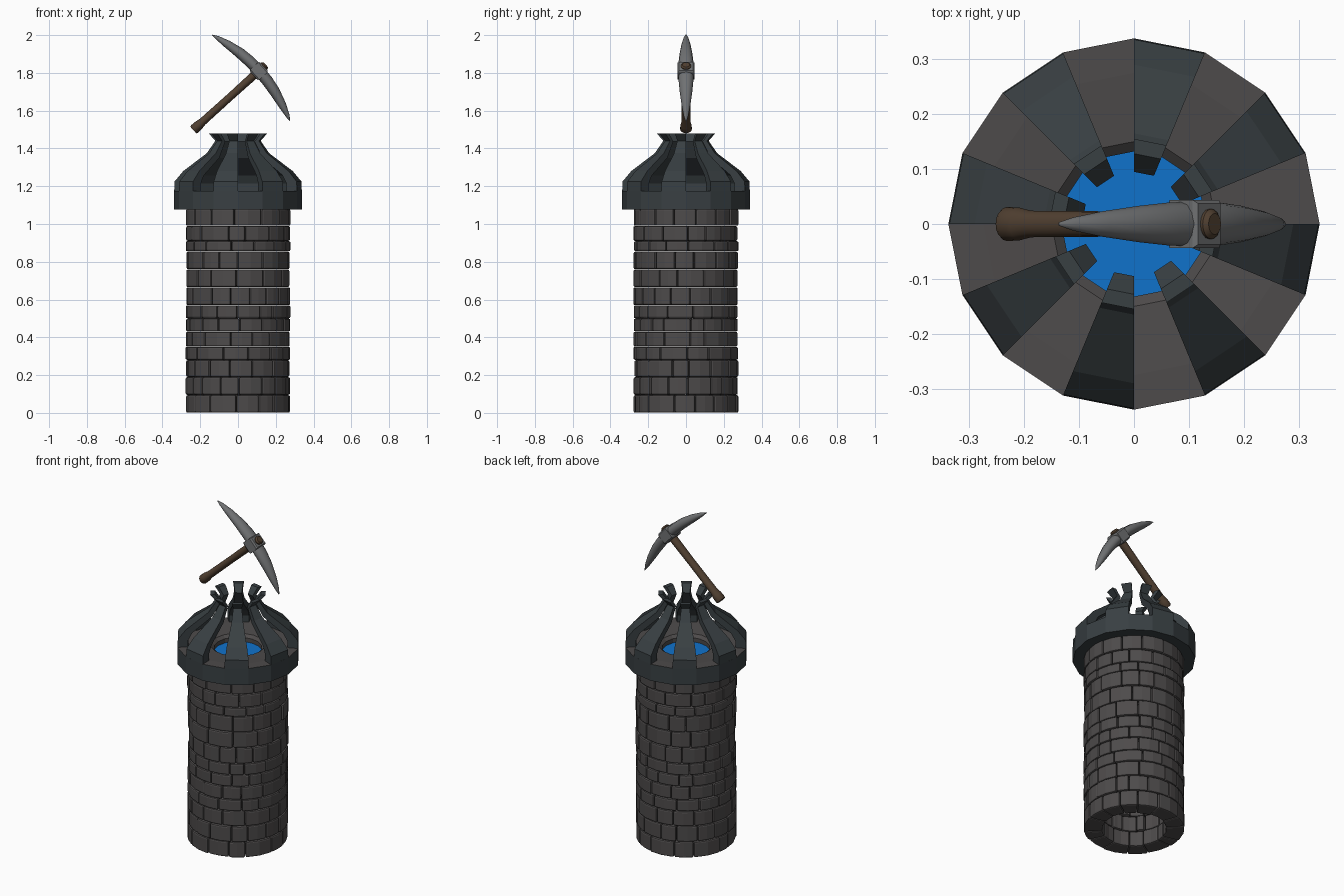
import bpy, bmesh, math, random
from mathutils import Vector

if "Cube" in bpy.data.objects:
    bpy.data.objects.remove(bpy.data.objects["Cube"])

random.seed(4)


def material(name, col):
    m = bpy.data.materials.new(name)
    m.diffuse_color = (*col, 1)
    m.use_nodes = True
    m.node_tree.nodes["Principled BSDF"].inputs["Base Color"].default_value = m.diffuse_color
    return m


STONE = material("stone", (0.075, 0.07, 0.07))
SLATE = material("slate", (0.04, 0.05, 0.055))
WATER = material("water", (0.005, 0.17, 0.6))
STEEL = material("steel", (0.16, 0.165, 0.17))
WOOD = material("wood", (0.08, 0.05, 0.03))


def finish(bm, name, *mats):
    bmesh.ops.recalc_face_normals(bm, faces=bm.faces)
    me = bpy.data.meshes.new(name)
    bm.to_mesh(me)
    bm.free()
    for m in mats:
        me.materials.append(m)
    ob = bpy.data.objects.new(name, me)
    bpy.context.collection.objects.link(ob)
    return ob


def sweep(bm, profile, a0, a1, segs):
    """Turn a closed (r, z) profile about z; cap the ends unless a full turn."""
    full = abs(a1 - a0) > 2 * math.pi - 1e-4
    rings = []
    for i in range(segs if full else segs + 1):
        a = a0 + (a1 - a0) * i / segs
        rings.append([bm.verts.new((r * math.cos(a), r * math.sin(a), z)) for r, z in profile])
    n = len(profile)
    for i in range(segs):
        p, q = rings[i], rings[(i + 1) % len(rings)]
        for j in range(n):
            k = (j + 1) % n
            bm.faces.new((p[j], p[k], q[k], q[j]))
    if not full:
        bm.faces.new(rings[0])
        bm.faces.new(rings[-1])


def loft(bm, rings):
    rings = [[bm.verts.new(p) for p in r] for r in rings]
    n = len(rings[0])
    for p, q in zip(rings, rings[1:]):
        for j in range(n):
            k = (j + 1) % n
            bm.faces.new((p[j], p[k], q[k], q[j]))
    bm.faces.new(rings[0])
    bm.faces.new(rings[-1])


# Brick courses of the hollow tower
levels = [0, .095, .19, .28, .35, .43, .50, .57, .665, .76, .855, .91, .99, 1.08]
for c, (z0, z1) in enumerate(zip(levels, levels[1:])):
    bm = bmesh.new()
    count = random.choice((13, 14, 15, 16))
    step = 2 * math.pi / count
    start = random.random() * step
    cuts = [start + step * (i + random.uniform(-.22, .22)) for i in range(count)]
    cuts.append(cuts[0] + 2 * math.pi)
    for a0, a1 in zip(cuts, cuts[1:]):
        ro = .276 + random.uniform(-.004, .003)
        ri = .178 + random.uniform(-.006, .006)
        sweep(bm, [(ri, z0 + .001), (ro, z0 + .001), (ro, z1 - .001), (ri, z1 - .001)],
              a0 + .006, a1 - .006, 2)
    ob = finish(bm, f"brick_course_{c + 1}", STONE)
    bev = ob.modifiers.new("bevel", 'BEVEL')
    bev.width = .008
    bev.segments = 2
    bev.limit_method = 'ANGLE'
    bev.angle_limit = math.radians(40)

# Sixteen-sided rim: slate outside, stone on top and around the pool
bm = bmesh.new()
sweep(bm, [(.338, 1.076), (.338, 1.176), (.275, 1.176), (.15, 1.166), (.132, 1.15), (.132, 1.076)],
      0, 2 * math.pi, 16)
bm.normal_update()
for f in bm.faces:
    c = f.calc_center_median()
    f.material_index = 0 if c.xy.length > .32 or c.z < 1.08 else 1
finish(bm, "tower_rim", SLATE, STONE)

# Water surface
bm = bmesh.new()
bmesh.ops.create_circle(bm, cap_ends=True, segments=32, radius=.136)
bmesh.ops.translate(bm, verts=bm.verts, vec=(0, 0, 1.125))
finish(bm, "water", WATER)

# Eight curved ribs, flared at the top
rib = [(.338, 1.17), (.336, 1.225), (.29, 1.28), (.165, 1.375), (.12, 1.44), (.155, 1.48),
       (.128, 1.48), (.095, 1.437), (.14, 1.35), (.255, 1.258), (.278, 1.215), (.278, 1.17)]
for i in range(8):
    bm = bmesh.new()
    a = math.radians(-22.5 + 45 * i)
    sweep(bm, rib, a, a + math.radians(22.5), 1)
    finish(bm, f"crown_rib_{i + 1}", SLATE)

# Pickaxe axes: U runs along the handle, V along the head
U, V, Y = Vector((.742, 0, .67)), Vector((.67, 0, -.742)), Vector((0, 1, 0))
HEAD = Vector((.11, 0, 1.81))


def at(u, v, y):
    return HEAD + U * u + V * v + Y * y


# Handle, thicker at the butt
bm = bmesh.new()
loft(bm, [[at(u, r * math.cos(t), 1.15 * r * math.sin(t))
           for t in (2 * math.pi * k / 16 for k in range(16))]
          for u, r in ((-.467, .023), (-.46, .027), (-.43, .026), (-.4, .021), (-.2, .02),
                       (0, .022), (.042, .024), (.05, .017))])
handle = finish(bm, "pick_handle", WOOD)

# Curved head: (v, outer u, inner u, half thickness), mirrored along V
half = [(.308, -.054, -.056, .003), (.28, -.034, -.056, .012), (.22, -.007, -.050, .023),
        (.14, .018, -.039, .033), (.07, .029, -.032, .039), (0, .032, -.028, .041)]
stations = half + [(-v, a, b, w) for v, a, b, w in reversed(half[:-1])]
bm = bmesh.new()
loft(bm, [[at((a + b) / 2 + (a - b) / 2 * math.cos(t), v, w * math.sin(t))
           for t in (2 * math.pi * k / 12 for k in range(12))]
          for v, a, b, w in stations])
head = finish(bm, "pick_head", STEEL)

# Square collar where head meets handle
bm = bmesh.new()
loft(bm, [[at(u, v * s, y * s) for v, y in ((-.036, -.044), (.036, -.044), (.036, .044), (-.036, .044))]
          for u, s in ((-.036, .85), (-.028, 1), (.028, 1), (.036, .85))])
finish(bm, "pick_collar", STEEL)

# Smooth shading on the pickaxe only
for ob in (handle, head):
    bpy.ops.object.select_all(action='DESELECT')
    ob.select_set(True)
    bpy.context.view_layer.objects.active = ob
    bpy.ops.object.shade_smooth_by_angle(angle=math.radians(40))
